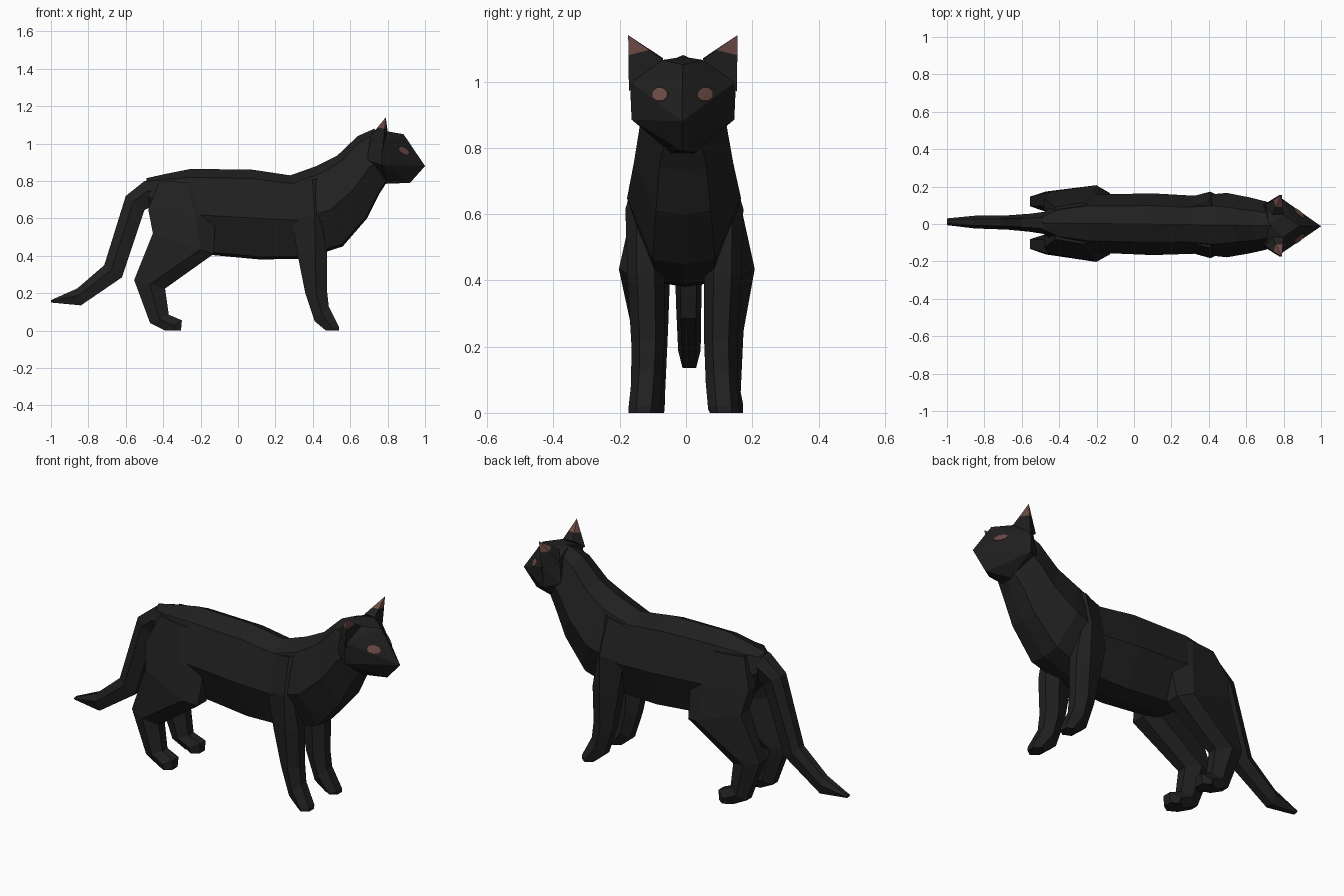
import bpy, bmesh, math
from mathutils import Vector
from mathutils.bvhtree import BVHTree

if "Cube" in bpy.data.objects:
    bpy.data.objects.remove(bpy.data.objects["Cube"])


def material(name, col):
    m = bpy.data.materials.new(name)
    m.diffuse_color = (*col, 1)
    m.use_nodes = True
    m.node_tree.nodes["Principled BSDF"].inputs["Base Color"].default_value = m.diffuse_color
    return m


BLACK = material("black fur", (0.0145, 0.0145, 0.0145))
BROWN = material("reddish brown", (0.155, 0.072, 0.062))


def finish(bm, name, mats):
    """Clean up, follow the slight sideways turn of the pose, make the object."""
    bmesh.ops.recalc_face_normals(bm, faces=bm.faces[:])
    for v in bm.verts:
        v.co.y -= 0.012 * v.co.x
    me = bpy.data.meshes.new(name)
    bm.to_mesh(me)
    bm.free()
    for m in mats:
        me.materials.append(m)
    ob = bpy.data.objects.new(name, me)
    bpy.context.collection.objects.link(ob)
    return ob


def loft(name, rings):
    bm = bmesh.new()
    loops = [[bm.verts.new(p) for p in r] for r in rings]
    n = len(loops[0])
    for a, b in zip(loops, loops[1:]):
        for i in range(n):
            j = (i + 1) % n
            bm.faces.new((a[i], a[j], b[j], b[i]))
    bm.faces.new(loops[0])
    bm.faces.new(loops[-1])
    return finish(bm, name, [BLACK])


def hull(points):
    bm = bmesh.new()
    for p in points:
        bm.verts.new(p)
    res = bmesh.ops.convex_hull(bm, input=bm.verts[:])
    spare = {v for v in res["geom_interior"] if isinstance(v, bmesh.types.BMVert)}
    bmesh.ops.delete(bm, geom=list(spare), context='VERTS')
    return bm


def section(xt, zt, xb, zb, w, prof):
    """Closed ring between a top and a bottom point; prof = (width, drop) pairs."""
    half = [(k * w, t) for k, t in prof]
    full = half + [(-y, t) for y, t in reversed(half) if y > 0]
    return [(xt + (xb - xt) * t, y, zt + (zb - zt) * t) for y, t in full]


# Torso and neck: x,z of the back, x,z of the belly, half width
torso = [(-0.49, 0.815, -0.47, 0.63, 0.06), (-0.40, 0.835, -0.40, 0.55, 0.12),
         (-0.25, 0.865, -0.20, 0.41, 0.155), (0.08, 0.86, 0.12, 0.38, 0.165),
         (0.28, 0.83, 0.36, 0.385, 0.155), (0.42, 0.88, 0.56, 0.45, 0.172),
         (0.53, 0.935, 0.69, 0.60, 0.15), (0.64, 1.04, 0.755, 0.73, 0.13),
         (0.73, 1.08, 0.80, 0.80, 0.105)]
loft("body", [section(*s, ((0, 0), (0.6, 0.1), (1, 0.54), (0.55, 0.97), (0, 1)))
              for s in torso])

# Tail
tail = [(-0.44, 0.81, -0.42, 0.66, 0.06), (-0.50, 0.80, -0.47, 0.66, 0.058),
        (-0.60, 0.72, -0.50, 0.645, 0.048), (-0.715, 0.35, -0.62, 0.285, 0.038),
        (-0.86, 0.225, -0.84, 0.135, 0.034), (-1.0, 0.163, -1.0, 0.15, 0.018)]
loft("tail", [section(*s, ((0.5, 0), (1, 0.4), (0.6, 1))) for s in tail])

# Legs: x,z at the back, x,z at the front, inner y, outer y, ridge place
hind = [(-0.42, 0.80, -0.18, 0.79, 0.02, 0.11, 0.6),
        (-0.48, 0.65, -0.12, 0.60, 0.03, 0.165, 0.7),
        (-0.455, 0.52, -0.13, 0.41, 0.05, 0.205, 0.78),
        (-0.555, 0.27, -0.39, 0.225, 0.06, 0.168, 0.5),
        (-0.47, 0.04, -0.37, 0.085, 0.068, 0.16, 0.5),
        (-0.39, 0.0, -0.30, 0.055, 0.068, 0.168, 0.5),
        (-0.38, 0.0, -0.305, 0.0, 0.07, 0.168, 0.5)]
fore = [(0.30, 0.78, 0.44, 0.82, 0.03, 0.12, 0.7),
        (0.285, 0.60, 0.44, 0.62, 0.05, 0.178, 0.8),
        (0.32, 0.40, 0.475, 0.42, 0.06, 0.172, 0.6),
        (0.36, 0.20, 0.475, 0.22, 0.06, 0.16, 0.5),
        (0.41, 0.05, 0.485, 0.13, 0.065, 0.16, 0.5),
        (0.47, 0.0, 0.54, 0.02, 0.073, 0.168, 0.5),
        (0.475, 0.0, 0.54, 0.0, 0.078, 0.168, 0.5)]


def leg_ring(s, xb, zb, xf, zf, yi, yo, f):
    d = 0.26 * (yo - yi)
    xm, zm = xb + (xf - xb) * f, zb + (zf - zb) * f
    return [(xb, s * (yi + d), zb), (xb, s * (yo - d), zb), (xm, s * yo, zm),
            (xf, s * (yo - d), zf), (xf, s * (yi + d), zf), (xm, s * yi, zm)]


for s, side in ((-1, "right"), (1, "left")):
    loft(side + "_hind_leg", [leg_ring(s, *r) for r in hind])
    loft(side + "_front_leg", [leg_ring(s, *r) for r in fore])

# Head: wedge ending in the muzzle tip
pts = [(0.72, 0, 1.075), (0.885, 0, 1.05), (1.0, 0, 0.88), (0.92, 0, 0.79)]
for s in (-1, 1):
    pts += [(0.79, s * 0.035, 0.785), (0.77, s * 0.155, 0.885), (0.69, s * 0.11, 0.91),
            (0.77, s * 0.16, 1.0), (0.80, s * 0.06, 1.065), (0.71, s * 0.10, 1.04),
            (0.79, s * 0.12, 0.87)]
head = hull(pts)
bmesh.ops.recalc_face_normals(head, faces=head.faces[:])
tree = BVHTree.FromBMesh(head)
finish(head, "head", [BLACK])

for s, side in ((-1, "right"), (1, "left")):
    # Ear with a coloured tip
    ear = hull([(0.79, s * 0.165, 1.14), (0.80, s * 0.06, 1.066), (0.775, s * 0.163, 0.97),
                (0.70, s * 0.11, 1.03), (0.74, s * 0.06, 1.07)])
    bmesh.ops.bisect_plane(ear, geom=ear.verts[:] + ear.edges[:] + ear.faces[:],
                           plane_co=(0.79, s * 0.15, 1.083), plane_no=(0, s * 0.25, 1))
    for f in ear.faces:
        c = f.calc_center_median() - Vector((0.79, s * 0.15, 1.083))
        f.material_index = int(c.dot(Vector((0, s * 0.25, 1))) > 0)
    finish(ear, side + "_ear", [BLACK, BROWN])

    # Eye: thin octagon laid on the face, projected from the front
    eye = bmesh.new()
    rim = []
    for i in range(8):
        a = math.tau * (i + 0.5) / 8
        y, z = s * 0.067 + 0.025 * math.cos(a), 0.96 + 0.021 * math.sin(a)
        hit = tree.ray_cast(Vector((2, y, z)), Vector((-1, 0, 0)))
        rim.append((hit[0], hit[1]))
    front = [eye.verts.new(p + n * 0.004) for p, n in rim]
    back = [eye.verts.new(p - n * 0.003) for p, n in rim]
    mid = eye.verts.new(sum((v.co for v in front), Vector()) / 8 + rim[0][1] * 0.001)
    for i in range(8):
        j = (i + 1) % 8
        eye.faces.new((front[i], front[j], mid))
        eye.faces.new((front[j], front[i], back[i], back[j]))
    eye.faces.new(back)
    finish(eye, side + "_eye", [BROWN])
